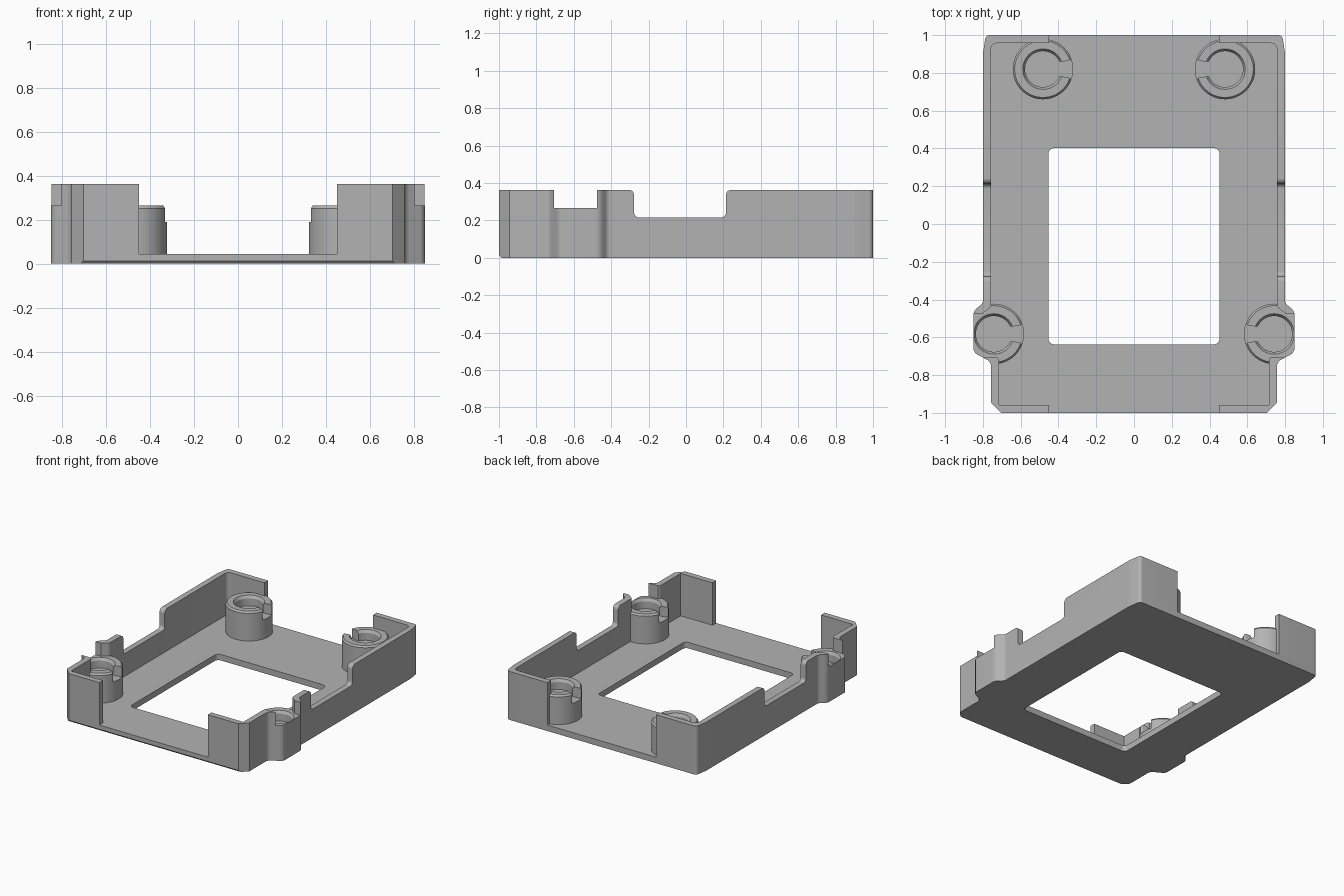
import bpy, bmesh, math
from mathutils import Vector, Matrix

cube = bpy.data.objects.get("Cube")
if cube:
    bpy.data.objects.remove(cube, do_unlink=True)

GREY = (0.45, 0.45, 0.45, 1)
mat = bpy.data.materials.new("plain grey")
mat.use_nodes = True
mat.diffuse_color = GREY
mat.node_tree.nodes["Principled BSDF"].inputs["Base Color"].default_value = GREY

FLOOR, TOP, POST_TOP, SEAT = 0.045, 0.363, 0.265, 0.19


def fillet(points, steps=6):
    """Round the corners of a closed outline given as (a, b, radius)."""
    out, n = [], len(points)
    for i, (x, y, r) in enumerate(points):
        p = Vector((x, y))
        if not r:
            out.append((x, y))
            continue
        u = (Vector(points[i - 1][:2]) - p).normalized()
        v = (Vector(points[(i + 1) % n][:2]) - p).normalized()
        half = u.angle(v) / 2
        centre = p + (u + v).normalized() * (r / math.sin(half))
        a = p + u * (r / math.tan(half)) - centre
        b = p + v * (r / math.tan(half)) - centre
        for k in range(steps + 1):
            out.append(tuple(centre + a.lerp(b, k / steps).normalized() * r))
    return out


def finish(name, bm):
    bmesh.ops.recalc_face_normals(bm, faces=bm.faces)
    mesh = bpy.data.meshes.new(name)
    bm.to_mesh(mesh)
    bm.free()
    mesh.materials.append(mat)
    obj = bpy.data.objects.new(name, mesh)
    bpy.context.collection.objects.link(obj)
    return obj


def prism(name, outline, lo, hi, along_x=False):
    """Extrude an outline along z, or a (y, z) outline along x."""
    bm = bmesh.new()
    put = (lambda a, b: (lo, a, b)) if along_x else (lambda a, b: (a, b, lo))
    face = bm.faces.new([bm.verts.new(put(a, b)) for a, b in outline])
    new = bmesh.ops.extrude_face_region(bm, geom=[face])["geom"]
    shift = Vector((hi - lo, 0, 0)) if along_x else Vector((0, 0, hi - lo))
    bmesh.ops.translate(bm, vec=shift, verts=[g for g in new if isinstance(g, bmesh.types.BMVert)])
    return finish(name, bm)


def lathe(name, profile, x, y, sides=48):
    """Solid of revolution through stacked (radius, z) rings."""
    bm = bmesh.new()
    rings = []
    for r, z in profile:
        rings.append([bm.verts.new((x + r * math.cos(t), y + r * math.sin(t), z))
                      for t in (math.tau * k / sides for k in range(sides))])
    for low, high in zip(rings, rings[1:]):
        for k in range(sides):
            j = (k + 1) % sides
            bm.faces.new((low[k], low[j], high[j], high[k]))
    bm.faces.new(rings[0])
    bm.faces.new(rings[-1])
    return finish(name, bm)


def apply(obj, mod):
    with bpy.context.temp_override(object=obj, active_object=obj):
        bpy.ops.object.modifier_apply(modifier=mod.name)


def cut(obj, tool, operation="DIFFERENCE"):
    mod = obj.modifiers.new("cut", "BOOLEAN")
    mod.operation, mod.solver, mod.object = operation, "EXACT", tool
    apply(obj, mod)
    bpy.data.objects.remove(tool, do_unlink=True)


def mirrored(obj):
    mod = obj.modifiers.new("mirror", "MIRROR")
    mod.use_mirror_merge = False
    apply(obj, mod)


def box(x0, x1, y0, y1, z0, z1):
    return prism("cutter", [(x0, y0), (x1, y0), (x1, y1), (x0, y1)], z0, z1)


# Outer edge of the left half, front to back, with the bulge for the front post
OUTER = [(0.703, -1, 0), (0.757, -0.945, 0), (0.757, -0.73, 0.04), (0.85, -0.68, 0.04),
         (0.85, -0.46, 0.05), (0.80, -0.42, 0.03), (0.80, 0.90, 0.05), (0.785, 1, 0.025)]
INNER = [(0.757, 0.957, 0.03), (0.757, -0.44, 0.03), (0.81, -0.48, 0.03), (0.81, -0.66, 0.03),
         (0.714, -0.71, 0.03), (0.714, -0.957, 0)]
half = fillet([(0, -1, 0)] + OUTER + [(0, 1, 0)])[1:-1]
outline = half + [(-x, y) for x, y in reversed(half)]

# Floor plate with its rounded window and chamfered front lower edge
floor = prism("floor_plate", outline, 0, FLOOR)
window = fillet([(-0.453, -0.637, 0.03), (0.453, -0.637, 0.03),
                 (0.453, 0.402, 0.03), (-0.453, 0.402, 0.03)])
cut(floor, prism("cutter", window, -0.1, 0.1))
cut(floor, prism("cutter", [(-1.02, -0.01), (-0.977, -0.01), (-1.02, 0.033)], -1, 1, True))

# Side walls, wrapping round the corners
wall = prism("side_walls", fillet([(0.45, -1, 0)] + OUTER + [(0.45, 1, 0), (0.45, 0.957, 0)]
                                  + INNER + [(0.45, -0.957, 0)]), FLOOR, TOP)
rim = TOP + 0.0005
notch = fillet([(-0.34, 0.5, 0), (-0.34, rim, 0), (-0.277, rim, 0.03), (-0.277, 0.215, 0.025),
                (0.213, 0.215, 0.025), (0.213, rim, 0.03), (0.28, rim, 0), (0.28, 0.5, 0)])
cut(wall, prism("cutter", notch, 0.6, 1, True))
cut(wall, box(0.6, 1, -0.705, -0.475, POST_TOP, 0.5))


# Clip posts: a chamfered ring with a shallow bore and a flared slit facing inward
def bore(x, y):
    return lathe("cutter", [(0.095, SEAT), (0.095, 0.245), (0.109, POST_TOP + 0.003)], x, y)


def post(name, x, y):
    obj = lathe(name, [(0.16, FLOOR - 0.01), (0.16, 0.252), (0.15, POST_TOP)], x, y)
    cut(obj, bore(x, y))
    side = [(0, 0.04, 0), (0.105, 0.04, 0.02), (0.14, 0.045, 0.02), (0.18, 0.085, 0)]
    slit = fillet(side + [(a, -b, r) for a, b, r in reversed(side)], 4)
    cut(obj, prism("cutter", [(x - a, y + b) for a, b in slit], SEAT, 0.4))
    return obj


front_posts = post("front_posts", 0.742, -0.582)
clip = prism("cutter", outline, -0.1, 0.5)
clip.data.transform(Matrix.Diagonal((0.997, 1, 1, 1)))
cut(front_posts, clip, "INTERSECT")
cut(wall, bore(0.742, -0.582))
back_posts = post("back_posts", 0.482, 0.82)

for part in (wall, front_posts, back_posts):
    mirrored(part)

bpy.ops.object.select_all(action="DESELECT")
for part in (floor, wall, front_posts, back_posts):
    part.select_set(True)
bpy.context.view_layer.objects.active = floor
bpy.ops.object.shade_smooth_by_angle(angle=math.radians(30))
